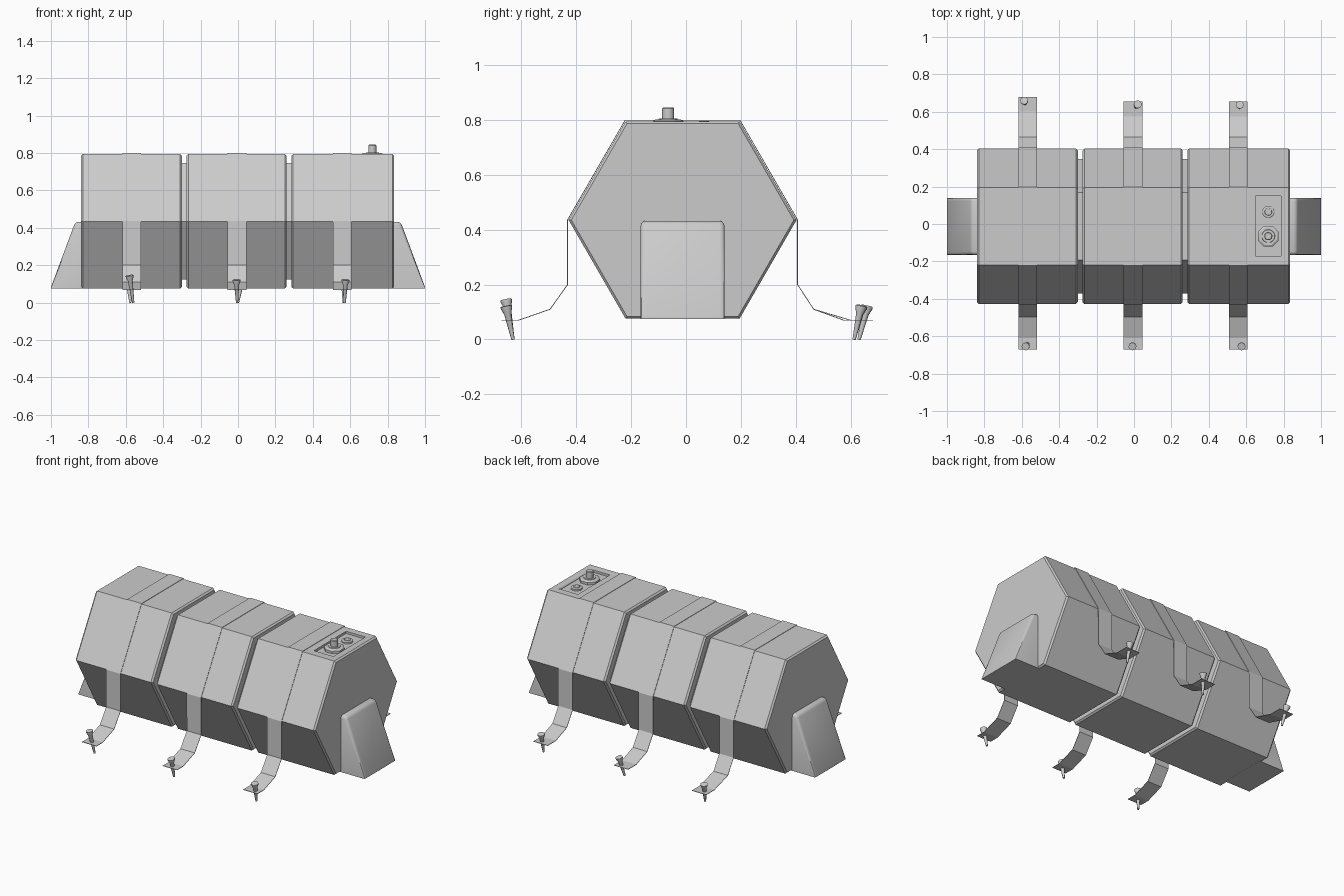
import bpy, bmesh, math
from mathutils import Vector

if "Cube" in bpy.data.objects:
    bpy.data.objects.remove(bpy.data.objects["Cube"], do_unlink=True)

grey = bpy.data.materials.new("plain_grey")
grey.use_nodes = True
grey.diffuse_color = (0.6, 0.6, 0.6, 1)
grey.node_tree.nodes["Principled BSDF"].inputs["Base Color"].default_value = (0.6, 0.6, 0.6, 1)

MID = Vector((0, -0.0125, 0.435))   # centre line of the tank
R = 0.415


def finish(name, bm, smooth=True):
    bmesh.ops.recalc_face_normals(bm, faces=bm.faces)
    mesh = bpy.data.meshes.new(name)
    bm.to_mesh(mesh)
    bm.free()
    mesh.materials.append(grey)
    ob = bpy.data.objects.new(name, mesh)
    bpy.context.collection.objects.link(ob)
    bpy.ops.object.select_all(action='DESELECT')
    bpy.context.view_layer.objects.active = ob
    ob.select_set(True)
    if smooth:
        bpy.ops.object.shade_smooth_by_angle()
    return ob


def loft(name, rings, smooth=True):
    """Skin matching rings of points and cap both ends."""
    bm = bmesh.new()
    loops = [[bm.verts.new(p) for p in ring] for ring in rings]
    n = len(loops[0])
    for a, b in zip(loops, loops[1:]):
        for i in range(n):
            bm.faces.new((a[i], a[(i + 1) % n], b[(i + 1) % n], b[i]))
    bm.faces.new(loops[0])
    bm.faces.new(loops[-1])
    return finish(name, bm, smooth)


def hexagon(x, r):
    return [MID + Vector((x, r * math.cos(k * math.pi / 3), r * math.sin(k * math.pi / 3)))
            for k in range(6)]


def lathe(name, base, axis, steps, sides=16):
    """Turned part: steps are (distance along axis, radius)."""
    axis = Vector(axis).normalized()
    turn = axis.to_track_quat('Z', 'Y')
    rings = []
    for d, r in steps:
        ring = []
        for k in range(sides):
            a = (k + 0.5) * math.tau / sides
            ring.append(Vector(base) + axis * d + turn @ Vector((r * math.cos(a), r * math.sin(a), 0)))
        rings.append(ring)
    return loft(name, rings)


def box(name, lo, hi):
    return loft(name, [[(x, lo[1], lo[2]), (x, hi[1], lo[2]), (x, hi[1], hi[2]), (x, lo[1], hi[2])]
                       for x in (lo[0], hi[0])])


# Tank sections with narrow chamfers, joined by a smaller core
sections = []
E = 0.01
for side, x0, x1 in (("right", -0.84, -0.30), ("middle", -0.275, 0.26), ("left", 0.285, 0.835)):
    sections.append(loft(side + "_tank_section",
                         [hexagon(x0, R - E), hexagon(x0 + E, R), hexagon(x1 - E, R), hexagon(x1, R - E)]))
loft("tank_core", [hexagon(-0.7, 0.36), hexagon(0.6, 0.36)])

# Recessed tray in the top of the left section
cutter = box("tray_cutter", (0.65, -0.17, 0.78), (0.785, 0.15, 0.9))
cutter.hide_render = True
cutter.hide_viewport = True
cut = sections[2].modifiers.new("tray", 'BOOLEAN')
cut.object = cutter
cut.operation = 'DIFFERENCE'
cut.solver = 'EXACT'

# Filler cap with octagonal flange, and the small plug beside it
lathe("filler_flange", (0.718, -0.065, 0.775), (0, 0, 1), [(0, 0.06), (0.02, 0.06), (0.026, 0.05)], 8)
lathe("filler_collar", (0.718, -0.065, 0.8), (0, 0, 1), [(0, 0.036), (0.004, 0.034)])
lathe("filler_stem", (0.718, -0.065, 0.8), (0, 0, 1), [(0, 0.022), (0.041, 0.022), (0.045, 0.018)])
lathe("plug_ring", (0.718, 0.065, 0.775), (0, 0, 1), [(0, 0.033), (0.014, 0.033), (0.017, 0.028)])
lathe("plug_top", (0.718, 0.065, 0.79), (0, 0, 1), [(0, 0.02), (0.006, 0.018)])

# Sloping end blocks with rounded crowns
for side, s in (("left", 1), ("right", -1)):
    outline = [(0.82, 0.075), (1.0, 0.075), (1.0, 0.083), (0.87, 0.432), (0.82, 0.432)]
    block = loft(side + "_end_block", [[(s * x, y, z) for x, z in outline] for y in (-0.165, 0.14)], False)
    bm = bmesh.new()
    bm.from_mesh(block.data)
    crown = [e for e in bm.edges
             if all(abs(v.co.x) > 0.86 and v.co.z > 0.08 for v in e.verts)
             or all(v.co.z > 0.4 for v in e.verts) and abs(e.verts[0].co.y - e.verts[1].co.y) < 0.01]
    crown = [e for e in crown if max(v.co.z for v in e.verts) > 0.4]
    bmesh.ops.bevel(bm, geom=crown, offset=0.018, segments=3, affect='EDGES', profile=0.5)
    bm.to_mesh(block.data)
    bm.free()
    bpy.ops.object.shade_smooth_by_angle()

# Hold-down straps: thin sheets over the upper half, ending in feet
for name, x, back_end in (("right", -0.568, 0.68), ("middle", -0.005, 0.655), ("left", 0.557, 0.655)):
    over = [(p.y, p.z) for p in hexagon(0, R + 0.004)[:4]]
    back = [(back_end, 0.07), (back_end - 0.08, 0.07), (0.465, 0.11), (0.406, 0.2)]
    front = [(-0.431, 0.2), (-0.495, 0.11), (-0.61, 0.07), (-0.672, 0.07)]
    bm = bmesh.new()
    rows = [[bm.verts.new((x + dx, y, z)) for dx in (-0.05, 0.05)] for y, z in back + over + front]
    for a, b in zip(rows, rows[1:]):
        bm.faces.new((a[0], a[1], b[1], b[0]))
    strap = finish(name + "_strap", bm, False)
    thick = strap.modifiers.new("thickness", 'SOLIDIFY')
    thick.thickness = 0.003
    thick.offset = 0

# Anchor screws, leaning slightly, one through each foot
for name, tip, head in (
        ("front_right", (-0.56, -0.63, 0), (-0.58, -0.655, 0.145)),
        ("front_middle", (-0.005, -0.63, 0), (-0.008, -0.655, 0.122)),
        ("front_left", (0.57, -0.63, 0), (0.575, -0.655, 0.122)),
        ("back_right", (-0.575, 0.63, 0), (-0.588, 0.66, 0.122)),
        ("back_middle", (0.0, 0.612, 0), (0.02, 0.64, 0.122)),
        ("back_left", (0.565, 0.612, 0), (0.565, 0.638, 0.122))):
    axis = Vector(head) - Vector(tip)
    L = axis.length
    lathe(name + "_screw", tip, axis,
          [(0, 0.006), (L - 0.03, 0.013), (L - 0.008, 0.021), (L, 0.021)], 12)
